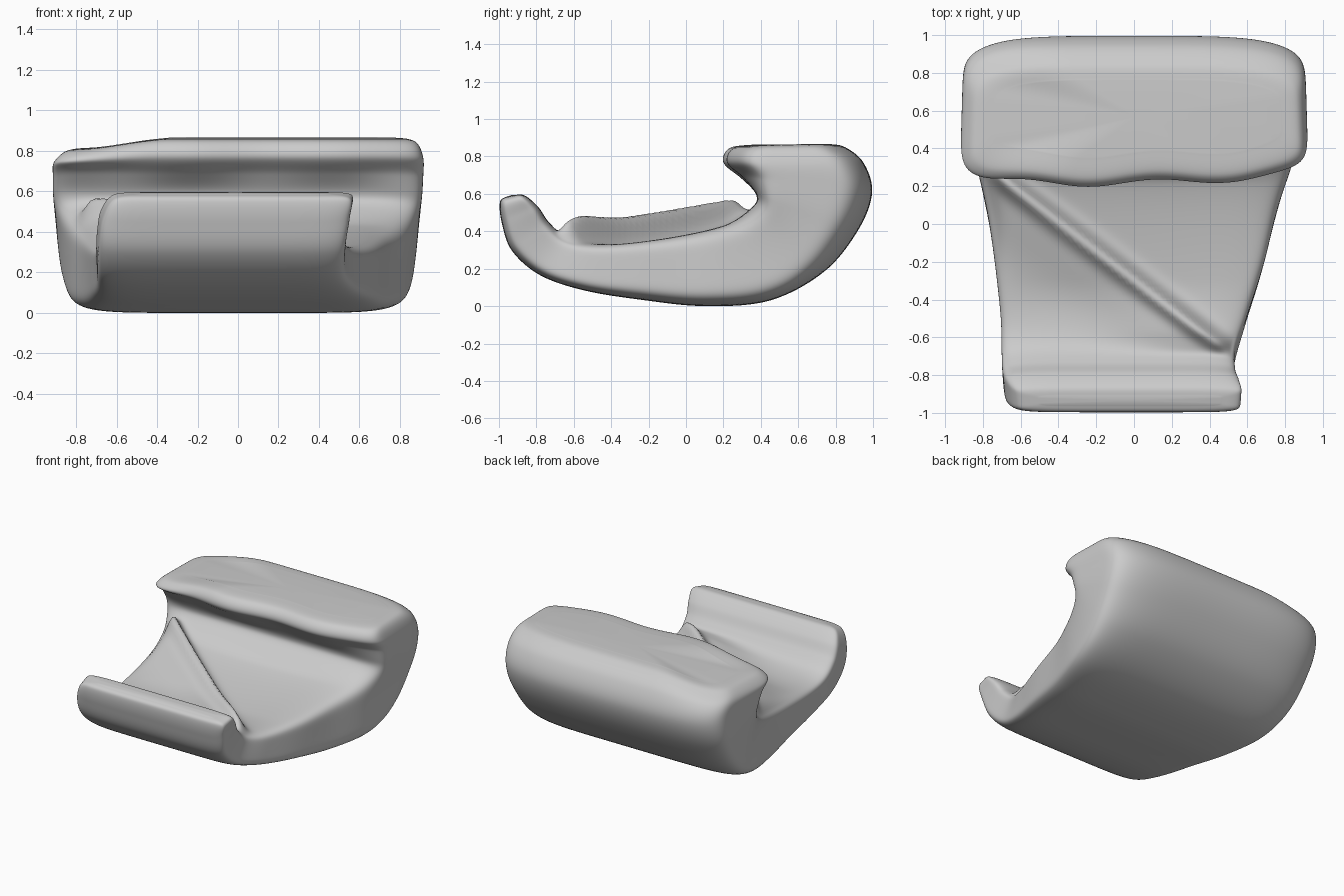
import bpy, bmesh, math

if "Cube" in bpy.data.objects:
    bpy.data.objects.remove(bpy.data.objects["Cube"])

# Sections along the curved shell: outer y,z / inner y,z / left and right half-width
SECTIONS = [
    (-0.96, 0.59, -0.91, 0.60, 0.50, 0.46),
    (-0.995, 0.56, -0.86, 0.595, 0.62, 0.565),
    (-0.985, 0.45, -0.79, 0.535, 0.68, 0.56),
    (-0.93, 0.30, -0.73, 0.45, 0.70, 0.54),
    (-0.78, 0.17, -0.63, 0.37, 0.705, 0.54),
    (-0.55, 0.09, -0.47, 0.345, 0.71, 0.60),
    (-0.25, 0.04, -0.20, 0.37, 0.74, 0.69),
    (0.10, 0.005, 0.08, 0.42, 0.78, 0.76),
    (0.45, 0.035, 0.26, 0.475, 0.83, 0.83),
    (0.74, 0.19, 0.36, 0.54, 0.885, 0.88),
    (0.92, 0.41, 0.375, 0.60, 0.915, 0.91),
    (0.995, 0.61, 0.31, 0.69, 0.92, 0.92),
    (0.95, 0.77, 0.225, 0.775, 0.915, 0.92),
    (0.85, 0.855, 0.26, 0.85, 0.86, 0.88),
    (0.76, 0.872, 0.38, 0.868, 0.74, 0.78),
]
STEPS, AROUND, POWER = 9, 240, 7


def spline(a, b, c, d, t):
    return [0.5 * (2 * q + (r - p) * t + (2 * p - 5 * q + 4 * r - s) * t * t
                   + (3 * q - p - 3 * r + s) * t ** 3) for p, q, r, s in zip(a, b, c, d)]


def smooth(a, b, v):
    t = max(0.0, min(1.0, (v - a) / (b - a)))
    return t * t * (3 - 2 * t)


def fold_height(x, y):
    # Raised diagonal fold: steep at the back, gentle at the front
    ax, ay, bx, by = -0.77, 0.29, 0.52, -0.70
    length = math.hypot(bx - ax, by - ay)
    ux, uy = (bx - ax) / length, (by - ay) / length
    t = ((x - ax) * ux + (y - ay) * uy) / length
    d = -(x - ax) * uy + (y - ay) * ux
    fade = smooth(-0.05, 0.04, t) * (1 - smooth(0.93, 1.06, t))
    crest = 0.07 * math.exp(-(d / 0.045) ** 2)
    rise = 0.055 + 0.035 * math.sin(math.pi * max(0, min(1, t)))
    slope = rise * math.exp(-(d / (0.26 if d < 0 else 0.06)) ** 2)
    return (crest + slope) * fade


rings = []
n = len(SECTIONS)
for i in range(n - 1):
    p = [SECTIONS[max(0, min(n - 1, i + k))] for k in (-1, 0, 1, 2)]
    rings += [spline(*p, j / STEPS) for j in range(STEPS)]
rings.append(SECTIONS[-1])

# Padded shell with rolled front lip and thick overhanging back roll
bm = bmesh.new()
loops = []
for oy, oz, iy, iz, left, right in rings:
    loop = []
    # The underside flares out below the back roll
    flare = 0.05 * smooth(-0.3, 0.4, oy) * (1 - smooth(0.45, 0.6, iz)) - 0.02
    for k in range(AROUND):
        a = 2 * math.pi * k / AROUND
        c, s = math.cos(a), math.sin(a)
        r = (abs(c) ** POWER + abs(s) ** POWER) ** (-1 / POWER)
        u, v = c * r, s * r
        f = (v + 1) / 2
        x = u * (right if u > 0 else left) * (1 + flare * (1 - f))
        y, z = oy + (iy - oy) * f, oz + (iz - oz) * f
        if oy > 0.5:
            # Rounded back and slightly wavy front edge of the back roll
            y -= 0.06 * (1 - f) * smooth(0.5, 0.9, oy) * abs(u) ** 4
            wave = 0.018 * math.sin(9 * x + 0.6) + 0.02 * smooth(0, 0.5, x) + 0.03 * abs(u) ** 6
            y += f * (wave - 0.008) * smooth(0.6, 0.75, iz)
            # Top drops a little to the left end
            z -= 0.05 * smooth(0.4, 1, -u) * smooth(0.7, 0.85, iz)
        if iz < 0.6 and v > 0:
            top = smooth(0.8, 0.97, v)
            lip = smooth(0.34, 0.42, iz) * smooth(0.5, 0.62, -iy)
            z += top * fold_height(x, y) * (1 - lip)
            # Shallow bowl across the seat floor
            z -= 0.03 * top * (1 - u * u) * smooth(-0.6, -0.3, y) * (1 - smooth(0.2, 0.35, y))
        loop.append(bm.verts.new((x, y, z)))
    loops.append(loop)
for a, b in zip(loops, loops[1:]):
    for k in range(AROUND):
        m = (k + 1) % AROUND
        bm.faces.new((a[k], a[m], b[m], b[k]))

# Close both ends with fans
for loop in (loops[0], loops[-1]):
    cx, cy, cz = (sum(v.co[k] for v in loop) / AROUND for k in range(3))
    centre = bm.verts.new((cx, cy, cz + 0.003))
    for k in range(AROUND):
        bm.faces.new((centre, loop[k], loop[(k + 1) % AROUND]))
low = min(v.co.z for v in bm.verts)
for v in bm.verts:
    v.co.z -= low
bmesh.ops.recalc_face_normals(bm, faces=bm.faces)
mesh = bpy.data.meshes.new("padded_shell")
bm.to_mesh(mesh)
bm.free()
shell = bpy.data.objects.new("padded_shell", mesh)
bpy.context.collection.objects.link(shell)
for poly in mesh.polygons:
    poly.use_smooth = True
